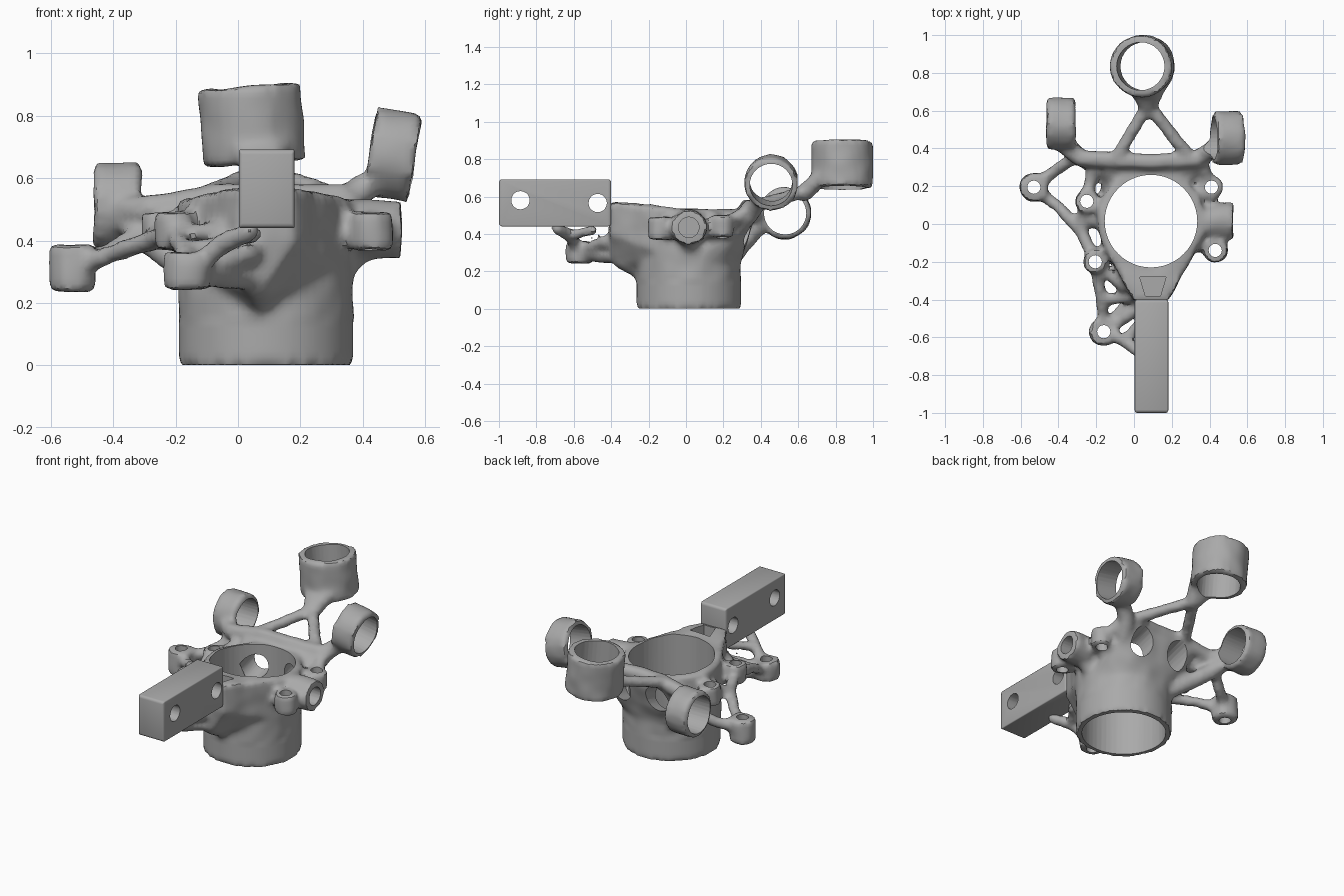
import bpy, bmesh, math
from mathutils import Vector, noise

if "Cube" in bpy.data.objects:
    bpy.data.objects.remove(bpy.data.objects["Cube"], do_unlink=True)

grey = bpy.data.materials.new("plain_grey")
grey.use_nodes = True
grey.diffuse_color = (0.4, 0.4, 0.4, 1)
grey.node_tree.nodes["Principled BSDF"].inputs["Base Color"].default_value = (0.4, 0.4, 0.4, 1)


def ball(p, r, n=32):
    """Points spread evenly over a sphere."""
    pts = []
    for i in range(n):
        h = 1 - 2 * (i + 0.5) / n
        w = math.sqrt(1 - h * h)
        a = i * math.pi * (3 - math.sqrt(5))
        pts.append(Vector(p) + r * Vector((w * math.cos(a), w * math.sin(a), h)))
    return pts


def disc(p, r, axis=(0, 0, 1), n=32):
    """Points on a circle facing along an axis."""
    turn = Vector((0, 0, 1)).rotation_difference(Vector(axis))
    ring = [Vector((math.cos(t), math.sin(t), 0)) for t in (2 * math.pi * i / n for i in range(n))]
    return [Vector(p) + r * (turn @ v) for v in ring]


def hull(target, pts):
    """Add a closed convex solid around the points."""
    bm = bmesh.new()
    for p in pts:
        bm.verts.new(p)
    bmesh.ops.convex_hull(bm, input=bm.verts)
    bmesh.ops.delete(bm, geom=[v for v in bm.verts if not v.link_faces], context='VERTS')
    bmesh.ops.recalc_face_normals(bm, faces=bm.faces)
    mesh = bpy.data.meshes.new("part")
    bm.to_mesh(mesh)
    bm.free()
    target.from_mesh(mesh)
    bpy.data.meshes.remove(mesh)


def strut(target, r, *path):
    for p, q in zip(path, path[1:]):
        hull(target, ball(p, r) + ball(q, r))


def cylinder(target, centre, r, length, axis=(0, 0, 1), n=32):
    half = Vector(axis).normalized() * length / 2
    hull(target, disc(Vector(centre) - half, r, axis, n) + disc(Vector(centre) + half, r, axis, n))


def make(name, bm):
    mesh = bpy.data.meshes.new(name)
    bm.to_mesh(mesh)
    bm.free()
    ob = bpy.data.objects.new(name, mesh)
    bpy.context.collection.objects.link(ob)
    mesh.materials.append(grey)
    return ob


def select(ob):
    bpy.ops.object.select_all(action='DESELECT')
    bpy.context.view_layer.objects.active = ob
    ob.select_set(True)


def modify(ob, kind, **settings):
    select(ob)
    mod = ob.modifiers.new(kind.lower(), kind)
    for key, value in settings.items():
        setattr(mod, key, value)
    bpy.ops.object.modifier_apply(modifier=mod.name)


def cut(ob, bm):
    cutter = make("cutter", bm)
    cutter.hide_render = True
    modify(ob, 'BOOLEAN', object=cutter, operation='DIFFERENCE', solver='EXACT')
    bpy.data.objects.remove(cutter, do_unlink=True)


def smooth(ob, degrees):
    select(ob)
    bpy.ops.object.shade_smooth_by_angle(angle=math.radians(degrees))


# Bores and openings are kept apart so that cutters in one set never overlap
body, bores, openings = bmesh.new(), bmesh.new(), bmesh.new()
CX, CY = 0.09, 0.015

# Socket tube, front nose and sloping rear wall
cylinder(body, (CX, CY, 0.26), 0.28, 0.52, n=48)
cylinder(bores, (CX, CY, 0.5), 0.245, 1.2, n=48)
hull(body, disc((CX, CY, 0.3), 0.28) + disc((CX, CY, 0.53), 0.285)
     + [Vector((x, -0.41, z)) for x in (0, 0.18) for z in (0.4, 0.57)]
     + ball((0.06, -0.34, 0.27), 0.06) + ball((0.07, -0.25, 0.2), 0.04))
hull(body, disc((CX, CY, 0.22), 0.27) + ball((-0.13, 0.32, 0.5), 0.045) + ball((0.32, 0.32, 0.5), 0.045))

# Pocket behind the arm and openings in the rear wall
hull(openings, [Vector(p) for z in (0.48, 0.7) for p in
                ((0.03, -0.28, z), (0.17, -0.28, z), (0.06, -0.38, z), (0.14, -0.38, z))])
for x in (-0.04, 0.22):
    cylinder(openings, (x, 0.32, 0.42), 0.075, 0.3, (0, 1, 0.3), 20)

# Rear crossbar and its legs
strut(body, 0.046, (-0.28, 0.35, 0.5), (-0.08, 0.335, 0.54), (0.1, 0.33, 0.54), (0.33, 0.34, 0.54))
strut(body, 0.05, (-0.06, 0.22, 0.24), (-0.28, 0.35, 0.4), (-0.36, 0.42, 0.47))
strut(body, 0.05, (-0.28, 0.35, 0.5), (-0.37, 0.42, 0.5))
strut(body, 0.05, (0.28, 0.22, 0.36), (0.36, 0.36, 0.53), (0.44, 0.41, 0.6))

# Forked stalk of the rear ring
fork = (0.075, 0.63, 0.62)
for x in (-0.09, 0.29):
    strut(body, 0.035, (x, 0.36, 0.55), fork)
hull(body, ball(fork, 0.05) + ball((0.0, 0.72, 0.7), 0.04) + ball((0.13, 0.72, 0.7), 0.04))

# Three large rings: centre, radius, bore radius, length, axis
for centre, r, bore, length, axis in (
        ((0.045, 0.835, 0.77), 0.165, 0.127, 0.25, (0.08, 0, -1)),
        ((-0.387, 0.53, 0.51), 0.139, 0.113, 0.155, (1, 0, 0)),
        ((0.495, 0.455, 0.675), 0.144, 0.114, 0.15, (1, 0, -0.17))):
    cylinder(body, centre, r, length, axis)
    cylinder(bores, centre, bore, length + 0.12, axis)

# Upright screw bosses
far, upper, side, low = (-0.53, 0.195, 0.31), (-0.25, 0.12, 0.43), (-0.205, -0.2, 0.43), (-0.16, -0.57, 0.3)
right_rear, right_front = (0.41, 0.195, 0.44), (0.43, -0.14, 0.43)
for centre, r, h in ((far, 0.075, 0.15), (upper, 0.063, 0.12), (side, 0.063, 0.12),
                     (low, 0.075, 0.12), (right_rear, 0.062, 0.12), (right_front, 0.065, 0.12)):
    cylinder(body, centre, r, h)
    cylinder(bores, centre, 0.035, h + 0.06, n=16)

# Sideways boss
cylinder(body, (0.41, CY, 0.435), 0.095, 0.23, (1, 0, 0))
cylinder(openings, (0.47, CY, 0.435), 0.055, 0.2, (1, 0, 0), 20)
hull(body, ball((0.4, CY, 0.4), 0.06) + ball((0.33, CY, 0.3), 0.04))

# Lattice joining the bosses to the socket
rail = (-0.17, -0.4, 0.37)
for r, path in (
        (0.034, (far, (-0.4, 0.09, 0.36), (-0.28, -0.04, 0.4), side)),
        (0.036, (far, (-0.41, 0.29, 0.36), (-0.3, 0.36, 0.43))),
        (0.035, ((-0.28, -0.04, 0.4), upper, (-0.22, 0.3, 0.46))),
        (0.04, ((-0.24, 0.03, 0.42), (-0.15, 0.0, 0.4))),
        (0.035, (upper, (-0.16, 0.1, 0.4))),
        (0.045, (side, (-0.13, -0.13, 0.4))),
        (0.033, (side, (-0.19, -0.3, 0.4), rail, low)),
        (0.033, (side, (-0.06, -0.33, 0.42))),
        (0.033, (rail, (0.03, -0.38, 0.39))),
        (0.035, (low, (0.04, -0.43, 0.36))),
        (0.035, (low, (-0.05, -0.62, 0.39), (0.04, -0.69, 0.43))),
        (0.03, ((-0.05, -0.62, 0.39), (0.05, -0.5, 0.42))),
        (0.045, (low, (0.05, -0.36, 0.28))),
        (0.04, (right_rear, (0.34, 0.12, 0.4))),
        (0.035, (right_rear, (0.4, 0.09, 0.44))),
        (0.035, (right_rear, (0.36, 0.32, 0.52))),
        (0.04, (right_front, (0.33, -0.1, 0.42))),
        (0.03, (right_front, (0.41, -0.06, 0.44)))):
    strut(body, r, *path)

# Blend everything into one lumpy organic casting, then bore it
bracket = make("bracket_body", body)
modify(bracket, 'REMESH', mode='VOXEL', voxel_size=0.018)
modify(bracket, 'SMOOTH', factor=0.5, iterations=3)
for v in bracket.data.vertices:
    if v.co.z > 0.15:
        v.co += v.normal * 0.006 * noise.noise(v.co * 11)
cut(bracket, bores)
cut(bracket, openings)
smooth(bracket, 40)

# Mounting arm with two cross holes
arm_bm = bmesh.new()
hull(arm_bm, [Vector((x, y, z)) for x in (0.003, 0.182) for y in (-1, -0.4) for z in (0.44, 0.692)])
arm = make("mounting_arm", arm_bm)
modify(arm, 'BEVEL', width=0.014, segments=3, limit_method='ANGLE')
holes = bmesh.new()
for y, z in ((-0.885, 0.58), (-0.472, 0.565)):
    cylinder(holes, (0.09, y, z), 0.049, 0.4, (1, 0, 0), 20)
cut(arm, holes)
smooth(arm, 35)
